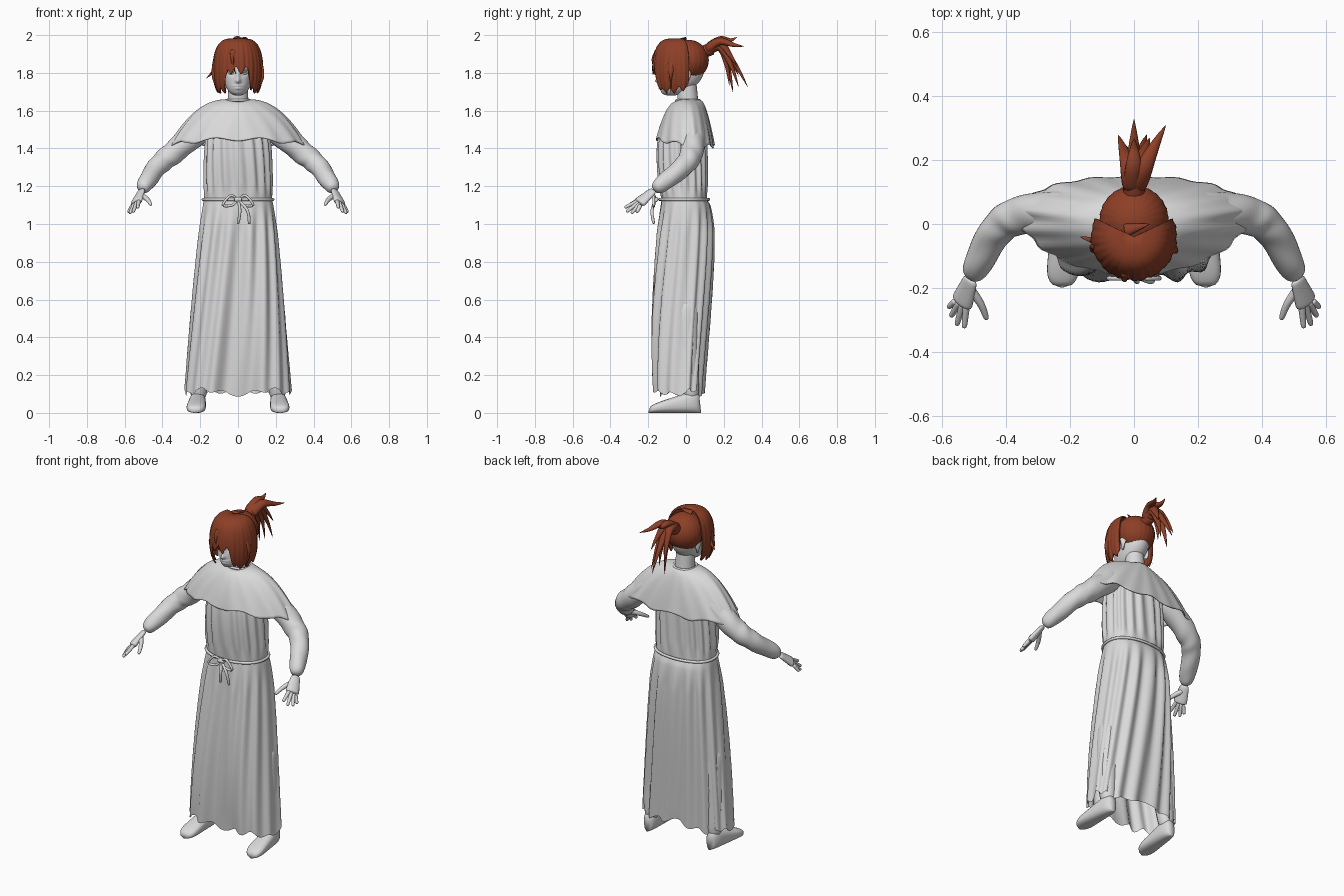
import bpy, bmesh
from math import sin, cos, pi, tau, exp, sqrt, copysign
from mathutils import Vector

default_cube = bpy.data.objects.get("Cube")
if default_cube:
    bpy.data.objects.remove(default_cube)


def make_material(name, *colour):
    material = bpy.data.materials.new(name)
    material.use_nodes = True
    material.diffuse_color = (*colour, 1)
    shader = material.node_tree.nodes["Principled BSDF"]
    shader.inputs["Base Color"].default_value = (*colour, 1)
    return material


GREY = make_material("pale grey", .7, .7, .7)
RED_BROWN = make_material("red brown", .27, .05, .02)


def bump(distance, width):
    return exp(-(distance / width) ** 2)


def signed_power(value, power):
    return copysign(abs(value) ** power, value)


def surface(name, material, shape, around=32, along=16, arc=tau, thickness=0):
    """Smooth mesh from shape(angle, v); a full arc wraps round."""
    bm = bmesh.new()
    closed = arc == tau
    columns = around if closed else around + 1
    rings = []
    for j in range(along + 1):
        angles = [arc * (i / around - .5) for i in range(columns)]
        rings.append([bm.verts.new(shape(angle, j / along)) for angle in angles])
    for lower, upper in zip(rings, rings[1:]):
        for i in range(around):
            k = (i + 1) % columns
            bm.faces.new((lower[i], lower[k], upper[k], upper[i]))
    bmesh.ops.remove_doubles(bm, verts=bm.verts, dist=1e-4)
    bmesh.ops.recalc_face_normals(bm, faces=bm.faces)
    mesh = bpy.data.meshes.new(name)
    bm.to_mesh(mesh)
    bm.free()
    mesh.materials.append(material)
    mesh.shade_smooth()
    part = bpy.data.objects.new(name, mesh)
    bpy.context.collection.objects.link(part)
    if thickness:
        part.modifiers.new("thickness", "SOLIDIFY").thickness = thickness


def path_point(points, v):
    """Point on a smooth curve through the given points."""
    last = len(points) - 1
    i = min(int(v * last), last - 1)
    f = v * last - i
    before, start, end, after = (Vector(points[min(max(i + k, 0), last)]) for k in range(-1, 3))
    slope_in, slope_out = (end - before) / 2, (after - start) / 2
    ease = f * f * (3 - 2 * f)
    return (start.lerp(end, ease) + slope_in * f * (1 - f) ** 2
            - slope_out * f * f * (1 - f))


def tube(name, material, points, radius, tip=None, side=1, flat=1, wrinkle=0, around=14, along=24):
    """Round-ended tube along a path, tapering from radius to tip."""
    tip = radius if tip is None else tip

    def shape(angle, v):
        centre = path_point(points, v)
        direction = path_point(points, min(v + .02, 1)) - path_point(points, max(v - .02, 0))
        across = direction.cross((.3, .2, .9)).normalized()
        over = direction.normalized().cross(across)
        r = (radius + (tip - radius) * v) * sqrt(1 - abs(2 * v - 1) ** 8)
        r *= 1 + wrinkle * sin(30 * v + 2 * angle) * sin(angle)
        point = centre + r * (cos(angle) * across + flat * sin(angle) * over)
        return point.x * side, point.y, point.z
    surface(name, material, shape, around, along)


# Skirt from the waist down to a ragged hem, with pleats that deepen below the belt
def skirt_shape(angle, t):
    c, s = signed_power(cos(angle), .85), signed_power(sin(angle), .85)
    front = .13 + .07 * sin(2 * t) - .07 * t * bump(c, .4)
    back = .11 + .035 * sin(pi * sqrt(t)) - .02 * t
    pleat = .012 * min(1, 6 * t) * cos(15 * angle + 5 * t)
    x = c * (.18 + .1 * t ** .8 + pleat / 2)
    y = s * ((back if s > 0 else front) + pleat)
    ragged = .012 * (sin(5 * angle) + sin(13 * angle)) * t ** 20
    return x, y, 1.13 - 1.02 * t + ragged


# Upper robe from the waist up, closing in under the cape
def bodice_shape(angle, t):
    c, s = signed_power(cos(angle), .85), signed_power(sin(angle), .85)
    close = t ** 6
    front = .13 + .02 * sin(pi * t) - .07 * close
    back = .11 - .04 * close
    crease = .007 * min(1, 6 * t) * cos(17 * angle + 3 * t)
    x = c * (.18 - .01 * t - .1 * close + crease)
    return x, s * ((back if s > 0 else front) + crease), 1.13 + .5 * t


surface("skirt", GREY, skirt_shape, around=120, along=40)
surface("bodice", GREY, bodice_shape, around=120, along=24)


# Shoulder cape, sloping over the arms to a rippled edge
def cape_shape(angle, v):
    c, s = cos(angle), sin(angle)
    sideways = c * c
    ripple = 1 + .02 * v * sin(17 * angle)
    depth = .07 + .08 * sqrt(v) if s > 0 else .05 + .11 * sqrt(v)
    drop = (.25 if s > 0 else .2) * v
    z = 1.66 - .24 * v ** 2.2 * sideways - drop * (1 - sideways)
    z += .01 * v ** 4 * sin(9 * angle) - .01 * (s < 0) * s * s
    return c * (.06 + .3 * v) * ripple, s * depth * ripple + .03 * v * sideways, z


surface("shoulder_cape", GREY, cape_shape, around=96, along=28, thickness=.006)


# Ropes bent into closed rings: collar and belt
def ring(name, width, front, back, height, rope):
    def shape(angle, v):
        grow = rope * cos(tau * v)
        c, s = signed_power(cos(angle), .9), signed_power(sin(angle), .9)
        depth = back if s > 0 else front
        return c * (width + grow), s * (depth + grow), height + rope * sin(tau * v)
    surface(name, GREY, shape, around=64, along=8)


ring("collar", width=.062, front=.05, back=.07, height=1.655, rope=.007)
ring("rope_belt", width=.185, front=.14, back=.12, height=1.13, rope=.008)

# Belt bow: knot, loops and hanging ends
knot = Vector((0, -.16, 1.13))
tube("belt_knot", GREY, [knot - Vector((.02, 0, 0)), knot + Vector((.02, 0, 0))], .014)
for side in (1, -1):
    loop = [knot, (.04, -.17, 1.15), (.08, -.17, 1.1), (.03, -.17, 1.1), knot]
    tube("belt_loop", GREY, loop, .007, side=side)
    tube("belt_end", GREY, [knot, (.03 + .02 * side, -.18, 1.07), (.03 + .03 * side, -.17, 1)], .008)


# Shoe with a flat sole, wide toe and high ankle
def shoe_shape(side):
    def shape(angle, v):
        rounding = sqrt(1 - abs(2 * v - 1) ** 5)
        x = .21 + .015 * v + (.04 + .015 * v) * rounding * signed_power(cos(angle), .8)
        top = (.065 - .045 * v) * sqrt(rounding)
        return side * x, .08 - .28 * v, top * (1 + signed_power(sin(angle), .75))
    return shape


# Sleeves, hands, legs, shoes, eyes and ears on both sides
wrist, knuckles = Vector((.51, -.17, 1.18)), Vector((.54, -.25, 1.11))
for side in (1, -1):
    arm = [(.16, .04, 1.53), (.34, .03, 1.38), (.43, -.02, 1.3), wrist]
    tube("sleeve", GREY, arm, .07, .044, side, wrinkle=.04, around=28, along=40)
    hand = [wrist, wrist.lerp(knuckles, .5), knuckles]
    tube("palm", GREY, hand, .024, .042, side, flat=.5)
    for i, length in enumerate((.085, .09, .075, .05)):
        root = knuckles + Vector((.011 * i - .016, .003 * i, .014 - .008 * i))
        reach = Vector((.1 + .13 * i, .2 * i - 1, -.5 - .1 * i)).normalized() * length
        tube("finger", GREY, [root, root + reach / 2, root + reach], .012, .008, side)
    thumb = [wrist.lerp(knuckles, .3), (.48, -.25, 1.13), (.46, -.3, 1.1)]
    tube("thumb", GREY, thumb, .016, .008, side)
    tube("leg", GREY, [(.17, 0, .6), (.2, .01, .3), (.21, .03, .06)], .08, .04, side)
    surface("shoe", GREY, shoe_shape(side), around=28, along=28)
    eye = [(.02, -.11, 1.8), (.033, -.113, 1.8), (.046, -.105, 1.8)]
    tube("eyeball", GREY, eye, .009, side=side)
    lid = [Vector(point) + Vector((0, -.008, .007)) for point in eye]
    tube("eyelid", GREY, lid, .004, side=side)
    tube("ear", GREY, [(.08, 0, 1.75), (.087, .01, 1.79), (.085, .01, 1.82)], .012, .02, side, .5)

tube("neck", GREY, [(0, .02, 1.56), (0, .01, 1.65), (0, 0, 1.8)], .06, .05, around=28)

# Face features: push outward, offset from the middle, width, height, tallness
features = {
    "nose tip": (.024, 0, .013, 1.757, .014),
    "nose bridge": (.012, 0, .01, 1.785, .025),
    "upper lip": (.008, 0, .024, 1.732, .006),
    "lower lip": (.008, 0, .02, 1.718, .007),
    "eye socket": (-.014, .033, .017, 1.8, .014),
    "brow": (.004, .03, .025, 1.826, .01),
}


def head_shape(angle, v):
    level = cos(pi * v)
    girth = max(0, sin(pi * v)) ** .8
    z = 1.818 - .138 * level
    x = .08 * girth * cos(angle)
    y = -.02 - .06 * max(0, level) ** 2 + .115 * girth * sin(angle)
    if sin(angle) < 0:
        for push, offset, width, height, tallness in features.values():
            y -= push * bump(abs(x) - offset, width) * bump(z - height, tallness)
    return x, y, z


surface("head", GREY, head_shape, around=112, along=80)


# Back hair as a grooved cap
def hair_back_shape(angle, v):
    girth = .108 * sin(pi * v) * (1 + .012 * sin(24 * angle))
    return girth * cos(angle), .012 + girth * sin(angle), 1.868 + .107 * cos(pi * v)


# Front bob: short pointed fringe, long locks beside the face
def hair_front_shape(angle, v):
    beside = min(1, max(0, (abs(angle) - .42) / .25))
    zigzag = abs((angle * 2.4 + .2) % 1 - .5) * 2
    sweep = v * (1.75 + .75 * beside - .27 * zigzag - .3 * max(0, abs(angle) - 1.4))
    girth = sqrt(sin(sweep)) * (1 + .03 * v * (.5 - zigzag) + .012 * v * cos(31 * angle))
    x, y = .134 * girth * sin(angle), -.04 - .138 * girth * cos(angle)
    return x, y, 1.82 + .163 * cos(sweep)


surface("hair_back", RED_BROWN, hair_back_shape, around=72, along=24)
surface("hair_front", RED_BROWN, hair_front_shape, around=150, along=30, arc=4, thickness=.008)

# Loose locks round the face and on the crown
loose_locks = {
    "left_lock": [(.11, -.07, 1.87), (.13, -.08, 1.79), (.1, -.08, 1.69)],
    "right_lock": [(-.11, -.07, 1.87), (-.13, -.08, 1.78), (-.1, -.08, 1.69)],
    "flicked_lock": [(-.11, -.05, 1.87), (-.13, -.05, 1.81), (-.17, -.04, 1.77)],
    "fringe_lock": [(-.02, -.15, 1.92), (-.03, -.17, 1.86), (-.01, -.16, 1.79)],
    "crown_tuft": [(-.03, -.02, 1.97), (.01, -.01, 1.98), (.05, 0, 1.99)],
}
for name, points in loose_locks.items():
    tube(name, RED_BROWN, points, .024, 0, flat=.6)

# Ponytail: a tie, then pointed locks arching up and falling to their tips
tie = Vector((0, .11, 1.92))
tube("hair_tie", RED_BROWN, [tie - Vector((0, .02, .01)), tie + Vector((0, .03, .01))], .034)
crest = Vector((0, .18, 1.955))
lock_tips = [(0, .27, 1.99), (.1, .31, 1.94), (-.05, .28, 1.78), (0, .33, 1.72),
             (.04, .28, 1.72), (-.03, .25, 1.69), (.02, .23, 1.73), (.05, .27, 1.83)]
for tip in map(Vector, lock_tips):
    spread = Vector((tip.x / 3, 0, (tip.z - 1.85) / 8))
    bend = crest.lerp(tip, .5) + Vector((tip.x / 5, .01, 0))
    tube("ponytail_lock", RED_BROWN, [tie, crest + spread, bend, tip], .042, 0, flat=.75)
